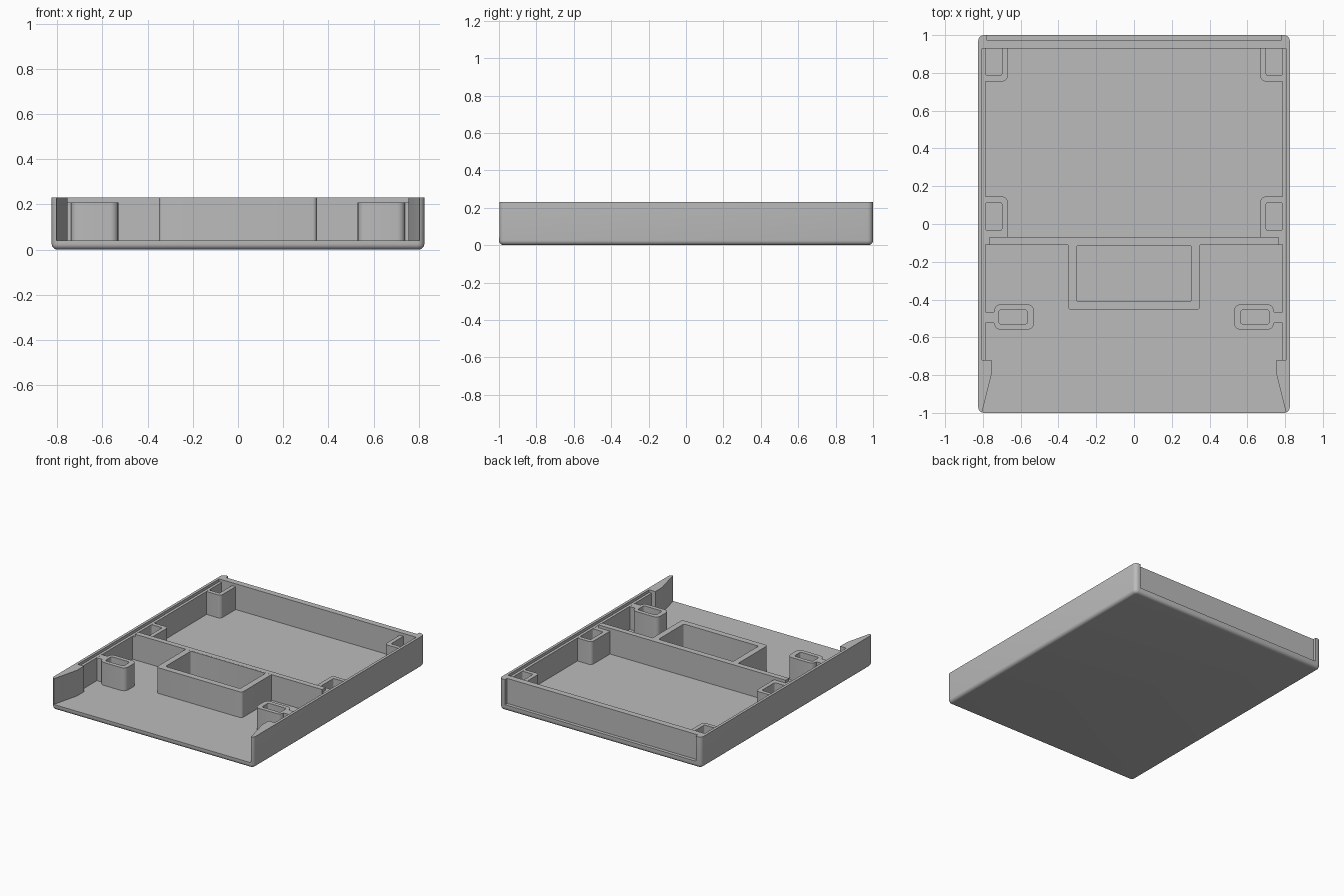
import bpy, bmesh, math

cube = bpy.data.objects.get("Cube")
if cube:
    bpy.data.objects.remove(cube, do_unlink=True)

GREY = (0.5, 0.5, 0.5, 1.0)
mat = bpy.data.materials.new("matte grey plastic")
mat.use_nodes = True
mat.diffuse_color = GREY
mat.node_tree.nodes["Principled BSDF"].inputs["Base Color"].default_value = GREY

FLOOR, LEDGE, TOP = 0.04, 0.21, 0.23
SINK = FLOOR - 0.015        # inner parts are rooted slightly in the floor
POST_TOP = LEDGE - 0.001


def prism(name, outline, z0, z1, corner=0.0, bottom=0.0):
    """Extrude an outline upward, rounding its upright and bottom edges."""
    bm = bmesh.new()
    base = bm.faces.new([bm.verts.new((x, y, z0)) for x, y in outline])
    ext = bmesh.ops.extrude_face_region(bm, geom=[base])["geom"]
    bmesh.ops.translate(bm, vec=(0, 0, z1 - z0),
                        verts=[g for g in ext if isinstance(g, bmesh.types.BMVert)])
    bmesh.ops.recalc_face_normals(bm, faces=bm.faces)
    if corner:
        upright = [e for e in bm.edges
                   if abs(e.verts[0].co.z - e.verts[1].co.z) > 1e-4]
        bmesh.ops.bevel(bm, geom=upright, offset=corner, segments=5,
                        profile=0.5, affect='EDGES')
    if bottom:
        low = [e for e in bm.edges if all(v.co.z < z0 + 1e-4 for v in e.verts)]
        bmesh.ops.bevel(bm, geom=low, offset=bottom, segments=5,
                        profile=0.5, affect='EDGES')
    bmesh.ops.recalc_face_normals(bm, faces=bm.faces)
    mesh = bpy.data.meshes.new(name)
    bm.to_mesh(mesh)
    bm.free()
    mesh.materials.append(mat)
    obj = bpy.data.objects.new(name, mesh)
    bpy.context.collection.objects.link(obj)
    return obj


def block(name, x0, x1, y0, y1, z0, z1, corner=0.0, bottom=0.0):
    x0, x1 = min(x0, x1), max(x0, x1)
    return prism(name, [(x0, y0), (x1, y0), (x1, y1), (x0, y1)],
                 z0, z1, corner, bottom)


def cut(obj, *cutters):
    """Subtract the cutters and bake the result."""
    for c in cutters:
        c.hide_render = True
        m = obj.modifiers.new("cut", 'BOOLEAN')
        m.operation, m.solver, m.object = 'DIFFERENCE', 'EXACT', c
    deps = bpy.context.evaluated_depsgraph_get()
    mesh = bpy.data.meshes.new_from_object(obj.evaluated_get(deps))
    obj.modifiers.clear()
    obj.data = mesh
    for c in cutters:
        bpy.data.objects.remove(c, do_unlink=True)
    return obj


parts = []

# Tray shell: open front, flared front cheeks, stepped rim, recessed back
half = [(0.785, 0.93), (0.785, -0.72), (0.755, -0.72), (0.755, -0.80), (0.8175, -1.05)]
cavity_outline = half + [(-x, y) for x, y in reversed(half)]
shell = block("tray_shell", -0.825, 0.825, -1, 1, 0, TOP, 0.03, 0.025)
cut(shell,
    prism("cavity", cavity_outline, FLOOR, 0.3),
    block("rim_step", -0.805, 0.805, -0.72, 0.93, LEDGE, 0.3),
    block("back_recess", -0.78, 0.78, 0.975, 1.1, 0.045, 0.3))
parts.append(shell)

# Cross rib, with lowered ends that sit level with the ledge
parts.append(block("cross_rib", -0.765, 0.765, -0.11, -0.07, SINK, TOP))
parts.append(block("cross_rib_ends", -0.80, 0.80, -0.109, -0.071, SINK, POST_TOP))

# Central open compartment
box = block("centre_compartment", -0.35, 0.35, -0.455, -0.075, SINK, TOP - 0.0005, 0.02)
parts.append(cut(box, block("centre_pocket", -0.305, 0.305, -0.41, -0.115,
                            0, 0.3, 0.012)))

for side, s in (("left", 1), ("right", -1)):
    # Hollow post tied to the side wall
    post = block(side + "_post", s * 0.53, s * 0.74, -0.56, -0.425, SINK, POST_TOP, 0.035)
    parts.append(cut(post, block("post_pocket", s * 0.565, s * 0.715,
                                 -0.53, -0.455, 0, 0.3, 0.012)))
    parts.append(block(side + "_post_web", s * 0.73, s * 0.80, -0.525, -0.465,
                       SINK, POST_TOP))
    # Hollow brackets against the side wall
    for place, y0, y1, p0, p1 in (("back", 0.755, 0.97, 0.785, 0.99),
                                  ("middle", -0.10, 0.145, -0.035, 0.115)):
        bracket = block(f"{side}_{place}_bracket", s * 0.67, s * 0.815, y0, y1,
                        SINK, POST_TOP, 0.025)
        parts.append(cut(bracket, block("bracket_pocket", s * 0.70, s * 0.785,
                                        p0, p1, 0, 0.3, 0.01)))

# Smooth the rounded edges, keep the corners crisp
bpy.ops.object.select_all(action='DESELECT')
for p in parts:
    p.select_set(True)
bpy.context.view_layer.objects.active = shell
bpy.ops.object.shade_smooth_by_angle(angle=math.radians(30))
